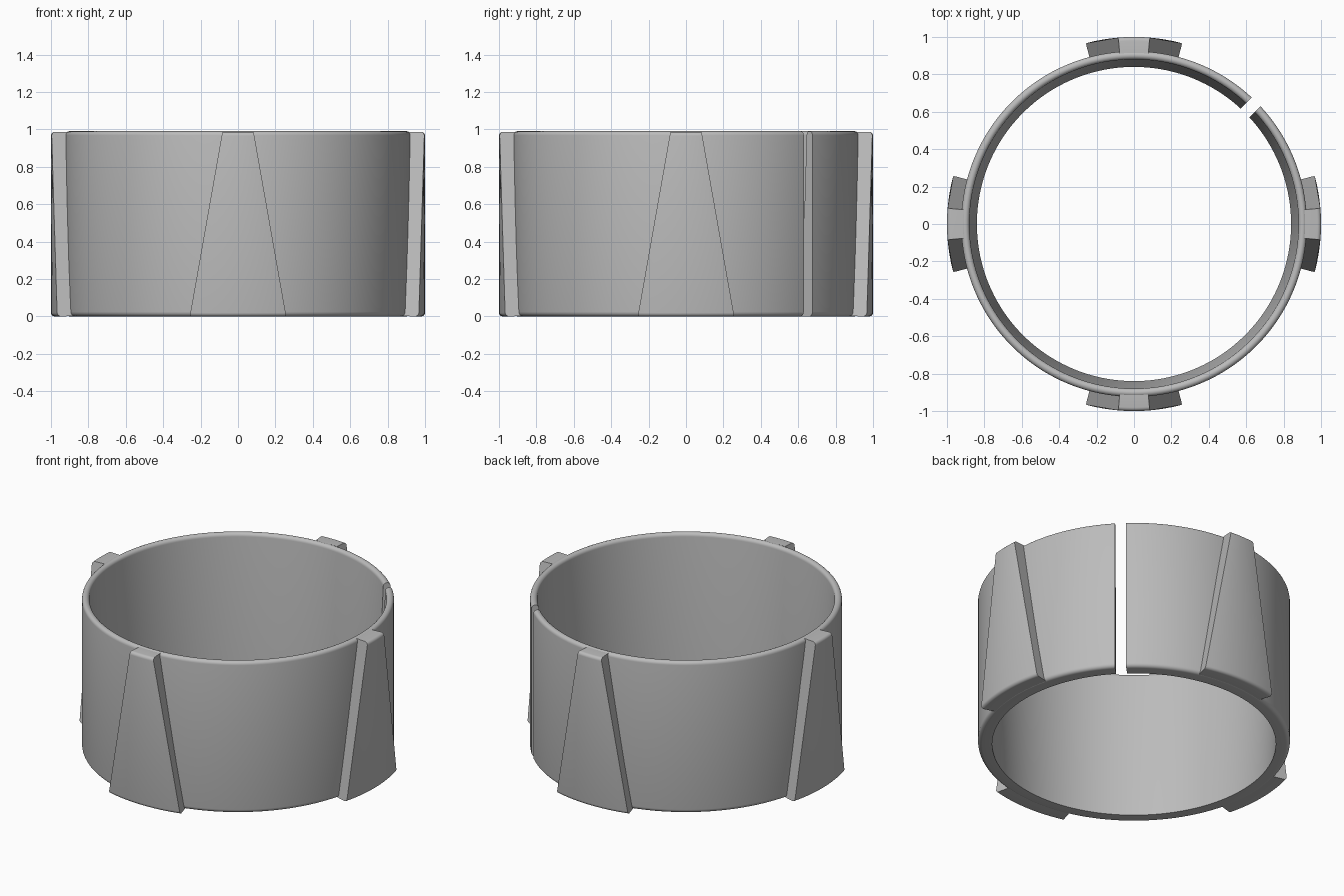
import bpy, bmesh
from math import sin, cos, asin, pi, radians

cube = bpy.data.objects.get("Cube")
if cube:
    bpy.data.objects.remove(cube, do_unlink=True)

HEIGHT = 0.99
RING_R = 0.924
GAP = 0.033          # half width of the slit

grey = bpy.data.materials.new("plain grey")
grey.use_nodes = True
colour = (0.5, 0.5, 0.5, 1)
grey.diffuse_color = colour
grey.node_tree.nodes["Principled BSDF"].inputs["Base Color"].default_value = colour


def arc(r, z, radius, start, end, steps=5):
    """Rounded corner of a profile, angles in degrees."""
    angles = [radians(start + (end - start) * i / steps) for i in range(steps + 1)]
    return [(r + radius * cos(a), z + radius * sin(a)) for a in angles]


def sweep(name, profile, centre, half_angle, steps):
    """Turn a closed (r, z) profile about z; half_angle(r, z) sets where it ends."""
    bm = bmesh.new()
    rows = []
    for i in range(steps + 1):
        t = 2 * i / steps - 1
        row = []
        for r, z in profile:
            a = centre + t * half_angle(r, z)
            row.append(bm.verts.new((r * cos(a), r * sin(a), z)))
        rows.append(row)
    n = len(profile)
    for a, b in zip(rows, rows[1:]):
        for j in range(n):
            k = (j + 1) % n
            bm.faces.new((a[j], b[j], b[k], a[k]))
    bm.faces.new(rows[0])
    bm.faces.new(rows[-1][::-1])
    bmesh.ops.recalc_face_normals(bm, faces=bm.faces)
    mesh = bpy.data.meshes.new(name)
    bm.to_mesh(mesh)
    bm.free()
    mesh.materials.append(grey)
    obj = bpy.data.objects.new(name, mesh)
    bpy.context.collection.objects.link(obj)
    bpy.ops.object.select_all(action="DESELECT")
    obj.select_set(True)
    bpy.context.view_layer.objects.active = obj
    bpy.ops.object.shade_smooth_by_angle(angle=radians(35))
    return obj


# Split ring: tapered bore, rounded rim, rounded lower outer edge
rim = 0.022
ring_profile = ([(0.84, 0)]
                + arc(RING_R - 0.025, 0.025, 0.025, -90, 0)
                + arc(RING_R - rim, HEIGHT - rim, rim, 0, 180, 10))
sweep("split_ring", ring_profile, radians(45 + 180),
      lambda r, z: pi - asin(GAP / r), 160)

# Four tapered ribs, wide at the foot and narrow at the rim
edge = 0.02
rib_top = HEIGHT - 0.004
rib_profile = ([(0.9, 0.002)]
               + arc(1 - edge, edge, edge, -90, 0)
               + arc(1 - edge, rib_top - edge, edge, 0, 90)
               + [(0.9, rib_top)])


def rib_angle(r, z):
    return asin(0.258 + (0.083 - 0.258) * z / HEIGHT)


for i, side in enumerate(("left", "back", "right", "front")):
    sweep(side + "_rib", rib_profile, i * pi / 2, rib_angle, 12)
